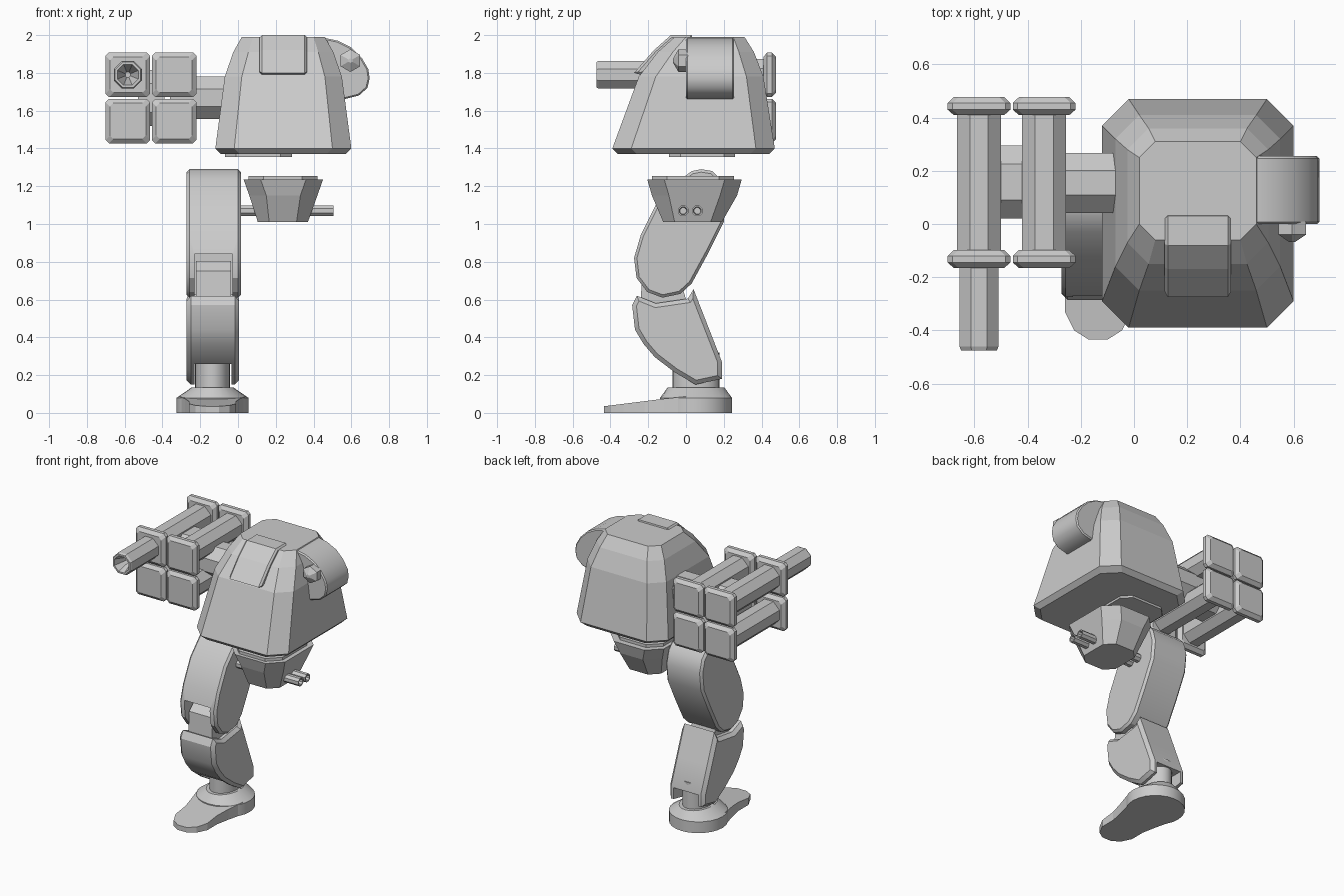
import bpy, bmesh, math
from mathutils import Vector

cube = bpy.data.objects.get("Cube")
if cube:
    bpy.data.objects.remove(cube, do_unlink=True)

grey = bpy.data.materials.new("plain_grey")
grey.use_nodes = True
COLOUR = (0.6, 0.6, 0.6, 1)
grey.diffuse_color = COLOUR
grey.node_tree.nodes["Principled BSDF"].inputs["Base Color"].default_value = COLOUR


def loft(name, rings, bevel=0, smooth=None):
    """Skin a stack of equal rings, cap both ends, optionally chamfer the cap edges."""
    bm = bmesh.new()
    rows = [[bm.verts.new(p) for p in ring] for ring in rings]
    n = len(rows[0])
    for a, b in zip(rows, rows[1:]):
        for i in range(n):
            j = (i + 1) % n
            bm.faces.new((a[i], a[j], b[j], b[i]))
    caps = [bm.faces.new(rows[0]), bm.faces.new(rows[-1])]
    bmesh.ops.recalc_face_normals(bm, faces=bm.faces[:])
    if bevel:
        edges = [e for f in caps for e in f.edges]
        bmesh.ops.bevel(bm, geom=edges, offset=bevel, segments=1, affect='EDGES')
    mesh = bpy.data.meshes.new(name)
    bm.to_mesh(mesh)
    bm.free()
    mesh.materials.append(grey)
    ob = bpy.data.objects.new(name, mesh)
    bpy.context.collection.objects.link(ob)
    if smooth:
        bpy.ops.object.select_all(action='DESELECT')
        ob.select_set(True)
        bpy.context.view_layer.objects.active = ob
        bpy.ops.object.shade_smooth_by_angle(angle=math.radians(smooth))
    return ob


def slab_x(name, profile, x0, x1, **kw):
    return loft(name, [[(x, y, z) for y, z in profile] for x in (x0, x1)], **kw)


def octagon(x0, x1, y0, y1, z, c):
    """Rectangle with cut corners, lying at height z."""
    return [(x0 + c, y0, z), (x1 - c, y0, z), (x1, y0 + c, z), (x1, y1 - c, z),
            (x1 - c, y1, z), (x0 + c, y1, z), (x0, y1 - c, z), (x0, y0 + c, z)]


def tube(name, axis, centre, stations, sides=8, turn=0.5, smooth=None):
    """Faceted round part along x, y or z; stations are (position, radius)."""
    rings = []
    for pos, r in stations:
        ring = []
        for i in range(sides):
            a = 2 * math.pi * (i + turn) / sides
            p = [r * math.cos(a), r * math.sin(a)]
            p = [p[0] + centre[0], p[1] + centre[1]]
            p.insert("xyz".index(axis), pos)
            ring.append(p)
        rings.append(ring)
    return loft(name, rings, smooth=smooth)


def cut(ob, x0, x1, y0, y1, z0, z1):
    """Cut a box-shaped notch out of a part."""
    box = [(x0, y0), (x1, y0), (x1, y1), (x0, y1)]
    cutter = loft(ob.name + "_notch_cutter", [[(x, y, z) for x, y in box] for z in (z0, z1)])
    cutter.hide_render = True
    cutter.hide_viewport = True
    cutter.display_type = 'WIRE'
    mod = ob.modifiers.new("notch", 'BOOLEAN')
    mod.operation = 'DIFFERENCE'
    mod.solver = 'EXACT'
    mod.object = cutter


# Torso hull and waist plate
loft("torso", [octagon(-0.09, 0.57, -0.36, 0.44, 1.37, 0.1),
               octagon(-0.12, 0.60, -0.39, 0.47, 1.40, 0.1),
               octagon(-0.07, 0.55, -0.25, 0.41, 1.78, 0.09),
               octagon(-0.025, 0.505, -0.15, 0.36, 1.91, 0.08),
               octagon(0.02, 0.46, -0.06, 0.31, 1.99, 0.06)])
loft("waist_plate", [octagon(-0.07, 0.285, -0.09, 0.26, z, 0.06) for z in (1.355, 1.39)])

# Raised hatch on the sloping front
hatch = [(0.04, 1.95), (0.03, 2.0), (-0.08, 2.0), (-0.17, 1.92), (-0.275, 1.80),
         (-0.24, 1.79), (-0.1, 1.85)]
slab_x("front_hatch", hatch, 0.115, 0.365, bevel=0.012)

# Pelvis bowl with twin pipes running through it
loft("pelvis", [octagon(0.105, 0.37, -0.12, 0.19, 1.01, 0.06),
                octagon(0.06, 0.42, -0.18, 0.27, 1.15, 0.09),
                octagon(0.03, 0.45, -0.205, 0.295, 1.235, 0.09)])
loft("pelvis_rim", [octagon(0.055, 0.42, -0.18, 0.255, z, 0.08) for z in (1.23, 1.255)])
for i, y in enumerate((-0.015, 0.06)):
    tube(f"pelvis_pipe_{i + 1}", 'x', (y, 1.07),
         [(0.0, 0.018), (-0.02, 0.022), (-0.02, 0.03), (0.505, 0.03), (0.505, 0.022), (0.48, 0.018)])

# Shoulder housing with a pointed bolt
housing = [(0.40, 1.98), (0.46, 1.985), (0.53, 1.97), (0.60, 1.935), (0.655, 1.88), (0.69, 1.82),
           (0.697, 1.77), (0.685, 1.72), (0.64, 1.68), (0.56, 1.66), (0.45, 1.68)]
loft("shoulder_housing", [[(x, y, z) for x, z in housing] for y in (0.0, 0.255)],
     bevel=0.008, smooth=35)
tube("shoulder_bolt", 'y', (0.595, 1.865),
     [(0.01, 0.06), (-0.04, 0.06), (-0.068, 0.012)], sides=6)

# Weapon pack: four bars with chamfered end blocks
for side, x in (("outer", -0.583), ("inner", -0.338)):
    for level, z in (("upper", 1.79), ("lower", 1.545)):
        name = f"pack_{side}_{level}"
        tube(name + "_bar", 'y', (x, z), [(-0.12, 0.09), (0.43, 0.09)])
        for end, y0, sign in (("front", -0.095, -1), ("rear", 0.41, 1)):
            start = y0 if sign > 0 else -0.165
            rings = []
            for dy, h in ((0, 0.095), (0.02, 0.118), (0.045, 0.118), (0.067, 0.095)):
                c = 0.018
                rings.append([(px + x, start + dy, pz + z)
                              for px, pz, _ in octagon(-h, h, -h, h, 0, c)])
            loft(f"{name}_{end}_block", rings)

# Hollow barrel
tube("barrel", 'y', (-0.583, 1.79), [(-0.16, 0.08), (-0.46, 0.08), (-0.475, 0.073),
                                     (-0.475, 0.06), (-0.36, 0.015)])

# Links from the pack to the torso
loft("pack_link", [[(x, y, z) for y, z, _ in octagon(0.02, 0.295, 1.52, 1.815, 0, 0.07)]
                   for x in (-0.53, -0.39)])
tube("pack_arm", 'x', (0.155, 1.668), [(-0.36, 0.122), (0.0, 0.122)])

# Thigh with knee notch
thigh_profile = [(-0.03, 1.235), (0.03, 1.28), (0.08, 1.29), (0.14, 1.28), (0.19, 1.23),
                 (0.215, 1.14), (0.2, 1.01), (0.12, 0.85), (0.03, 0.685), (-0.03, 0.63),
                 (-0.125, 0.61), (-0.205, 0.64), (-0.262, 0.715), (-0.275, 0.82),
                 (-0.24, 0.94), (-0.16, 1.10)]
thigh = slab_x("thigh", thigh_profile, -0.272, 0.015, bevel=0.015, smooth=30)
cut(thigh, -0.23, -0.03, -0.5, -0.06, 0.5, 0.84)

# Knee joint sitting in the notch
knee = [(-0.24, 0.60), (-0.23, 0.75), (-0.17, 0.805), (-0.05, 0.78), (0.0, 0.60), (-0.1, 0.5)]
slab_x("knee_joint", knee, -0.222, -0.038)

# Shin with ankle notch
shin_profile = [(-0.26, 0.62), (-0.285, 0.57), (-0.27, 0.44), (-0.225, 0.365), (-0.165, 0.295),
                (-0.06, 0.215), (0.05, 0.15), (0.19, 0.18), (0.19, 0.27), (0.12, 0.45),
                (0.04, 0.655), (0.01, 0.605), (-0.16, 0.58)]
shin = slab_x("shin", shin_profile, -0.272, 0.005, bevel=0.022, smooth=30)
cut(shin, -0.23, -0.035, -0.5, 0.5, 0.05, 0.26)

# Ankle post and foot
ANKLE = Vector((-0.135, 0.053))


def ellipse(rx, ry, z, sides=24):
    return [(ANKLE.x + rx * math.cos(2 * math.pi * i / sides),
             ANKLE.y + ry * math.sin(2 * math.pi * i / sides), z) for i in range(sides)]


loft("ankle_post", [ellipse(0.092, 0.125, z) for z in (0.11, 0.32)], smooth=30)
loft("foot_heel", [ellipse(0.19, 0.19, 0), ellipse(0.19, 0.19, 0.08),
                   ellipse(0.11, 0.15, 0.135)], smooth=30)

half_toe = [(0.175, 0.0), (0.145, -0.12), (0.125, -0.22), (0.125, -0.33), (0.09, -0.4),
            (0.035, -0.435)]
outline = [(ANKLE.x + w, y) for w, y in half_toe]
outline += [(ANKLE.x - w, y) for w, y in reversed(half_toe)]
loft("foot_toe", [[(x, y, 0) for x, y in outline],
                  [(x, y, 0.087 + 0.125 * min(y + 0.02, 0)) for x, y in outline]])
